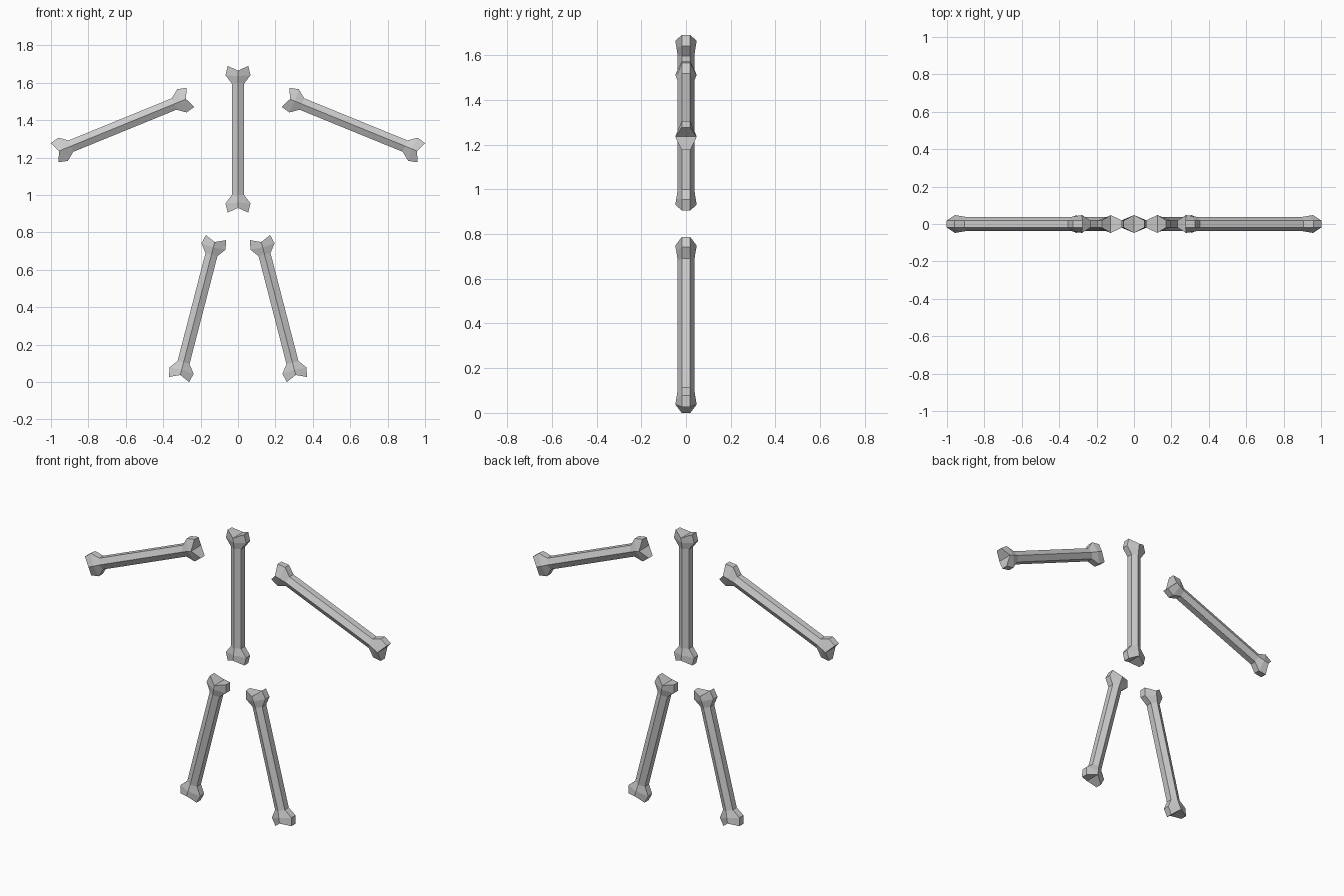
import bpy, bmesh, math
from mathutils import Matrix

if "Cube" in bpy.data.objects:
    bpy.data.objects.remove(bpy.data.objects["Cube"])

bone_grey = bpy.data.materials.new("bone_grey")
bone_grey.diffuse_color = (0.6, 0.6, 0.6, 1)
bone_grey.use_nodes = True
bone_grey.node_tree.nodes["Principled BSDF"].inputs["Base Color"].default_value = bone_grey.diffuse_color

SIDE_Y = 0.019
# stations of one half: side x, side height, ridge y, ridge height
HALF = [(0.033, 0.298, 0.037, 0.298),   # shaft end
        (0.067, 0.343, 0.043, 0.338),   # widest part of the knob
        (0.055, 0.392, 0.048, 0.367)]   # knob tips with a notch between


def make_bone(name, x, z, lean):
    """Six-sided shaft with a two-lobed knob at each end."""
    stations = [(sx, -sz, ry, -rz) for sx, sz, ry, rz in reversed(HALF)] + HALF
    bm = bmesh.new()
    rings = []
    for sx, sz, ry, rz in stations:
        ring = [(0, -ry, rz), (sx, -SIDE_Y, sz), (sx, SIDE_Y, sz),
                (0, ry, rz), (-sx, SIDE_Y, sz), (-sx, -SIDE_Y, sz)]
        rings.append([bm.verts.new(p) for p in ring])
    for a, b in zip(rings, rings[1:]):
        for i in range(6):
            j = (i + 1) % 6
            bm.faces.new((a[i], a[j], b[j], b[i]))
    # notched ends, folded along the line between the lobes
    for r in (rings[0], rings[-1]):
        bm.faces.new((r[0], r[1], r[2], r[3]))
        bm.faces.new((r[3], r[4], r[5], r[0]))
    bmesh.ops.recalc_face_normals(bm, faces=bm.faces)
    mesh = bpy.data.meshes.new(name)
    bm.to_mesh(mesh)
    bm.free()
    mesh.materials.append(bone_grey)
    obj = bpy.data.objects.new(name, mesh)
    obj.matrix_world = (Matrix.Translation((x, 0, z))
                        @ Matrix.Rotation(math.radians(lean), 4, 'Y'))
    bpy.context.collection.objects.link(obj)


make_bone("spine_bone", 0, 1.298, 0)
for side, s in (("left", -1), ("right", 1)):
    make_bone(side + "_arm_bone", s * 0.6175, 1.374, -s * 67.8)
    make_bone(side + "_leg_bone", s * 0.2165, 0.393, -s * 14.5)
